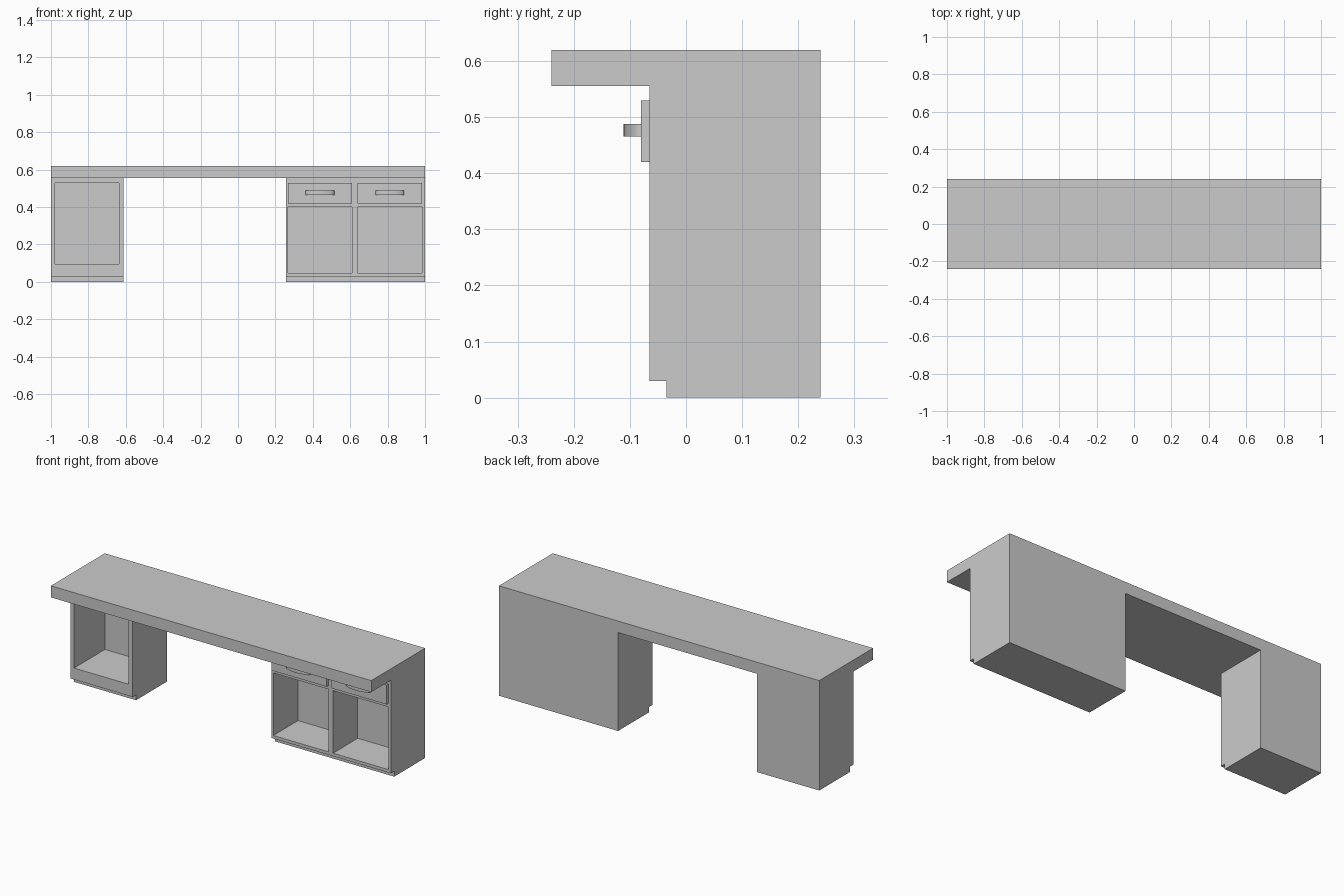
import bpy, bmesh, math

if "Cube" in bpy.data.objects:
    bpy.data.objects.remove(bpy.data.objects["Cube"])


def extrude(name, points, vec):
    """Solid made by sweeping a planar outline along vec."""
    bm = bmesh.new()
    face = bm.faces.new([bm.verts.new(p) for p in points])
    res = bmesh.ops.extrude_face_region(bm, geom=[face])
    moved = [g for g in res["geom"] if isinstance(g, bmesh.types.BMVert)]
    bmesh.ops.translate(bm, verts=moved, vec=vec)
    bmesh.ops.recalc_face_normals(bm, faces=bm.faces)
    mesh = bpy.data.meshes.new(name)
    bm.to_mesh(mesh)
    bm.free()
    ob = bpy.data.objects.new(name, mesh)
    bpy.context.collection.objects.link(ob)
    return ob


def box(name, x0, x1, y0, y1, z0, z1):
    pts = [(x0, y0, z0), (x1, y0, z0), (x1, y1, z0), (x0, y1, z0)]
    return extrude(name, pts, (0, 0, z1 - z0))


def cut(target, cutter):
    mod = target.modifiers.new("cut", "BOOLEAN")
    mod.operation = "DIFFERENCE"
    mod.solver = "EXACT"
    mod.object = cutter
    bpy.context.view_layer.objects.active = target
    bpy.ops.object.modifier_apply(modifier=mod.name)
    bpy.data.objects.remove(cutter)


# Desk body: side profile with overhanging top and recessed toe kick
FRONT, BACK = -0.065, 0.24
profile = [(-0.24, 0.62), (-0.24, 0.555), (FRONT, 0.555), (FRONT, 0.03),
           (-0.035, 0.03), (-0.035, 0), (BACK, 0), (BACK, 0.62)]
body = extrude("desk_body", [(-1, y, z) for y, z in profile], (2, 0, 0))

# Knee space and open shelves
cut(body, box("knee_space", -0.612, 0.256, -0.5, 0.5, -0.2, 0.555))
cut(body, box("left_shelf", -0.978, -0.637, -0.2, 0.21, 0.095, 0.53))
BAYS = [(0.266, 0.61), (0.639, 0.984)]
for x0, x1 in BAYS:
    cut(body, box("right_shelf", x0, x1, -0.2, 0.155, 0.047, 0.4))

# Drawer fronts with bowed handles
for i, (x0, x1) in enumerate(BAYS, 1):
    box(f"drawer_front_{i}", x0, x1, -0.08, FRONT, 0.42, 0.53)
    cx = (x0 + x1) / 2
    angles = [math.pi * k / 20 for k in range(21)]
    outer = [(cx + 0.077 * math.cos(a), -0.08 - 0.031 * math.sin(a), 0.465) for a in angles]
    inner = [(cx + 0.070 * math.cos(a), -0.08 - 0.024 * math.sin(a), 0.465) for a in reversed(angles)]
    handle = extrude(f"drawer_handle_{i}", outer + inner, (0, 0, 0.023))
    bpy.ops.object.select_all(action="DESELECT")
    handle.select_set(True)
    bpy.context.view_layer.objects.active = handle
    bpy.ops.object.shade_smooth_by_angle(angle=math.radians(40))
